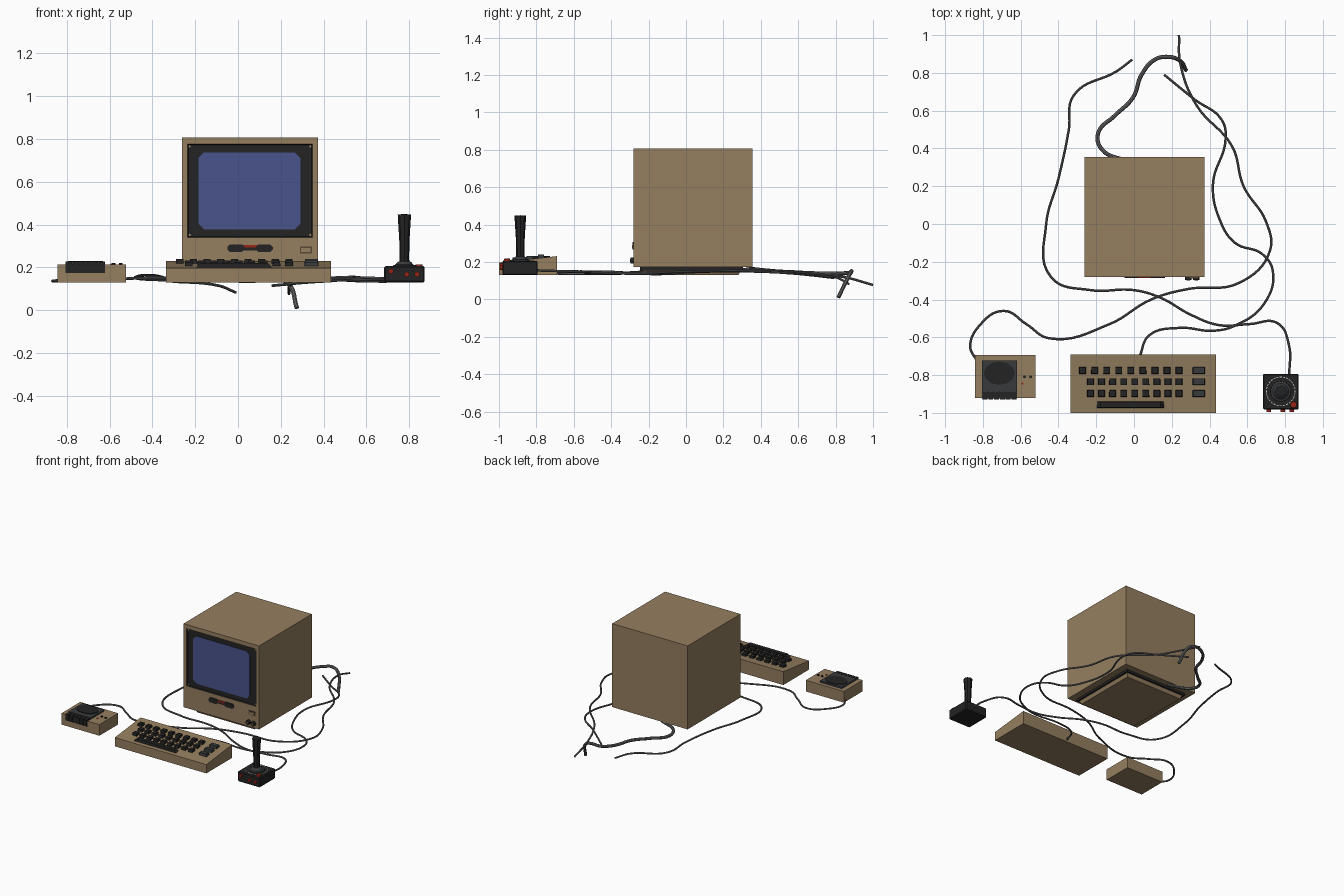
import bpy, bmesh, math
from mathutils import Matrix, Vector

old = bpy.data.objects.get("Cube")
if old:
    bpy.data.objects.remove(old, do_unlink=True)


def material(name, r, g, b):
    m = bpy.data.materials.new(name)
    m.use_nodes = True
    m.diffuse_color = (r, g, b, 1)
    m.node_tree.nodes["Principled BSDF"].inputs["Base Color"].default_value = (r, g, b, 1)
    return m


TAN = material("tan plastic", 0.30, 0.21, 0.115)
BROWN = material("dark brown trim", 0.10, 0.065, 0.035)
BLACK = material("black plastic", 0.017, 0.017, 0.017)
GREY = material("charcoal plastic", 0.04, 0.042, 0.046)
BLUE = material("blue screen", 0.068, 0.088, 0.26)
RED = material("red", 0.32, 0.018, 0.008)
CABLE = material("cable grey", 0.13, 0.13, 0.135)
WHITE = material("off white", 0.6, 0.6, 0.58)


def finish(name, bm, *mats):
    bmesh.ops.recalc_face_normals(bm, faces=bm.faces)
    mesh = bpy.data.meshes.new(name)
    bm.to_mesh(mesh)
    bm.free()
    for m in mats:
        mesh.materials.append(m)
    ob = bpy.data.objects.new(name, mesh)
    bpy.context.collection.objects.link(ob)
    return ob


def prism(name, mat, points, direction):
    """Extrude a flat outline along a direction."""
    bm = bmesh.new()
    face = bm.faces.new([bm.verts.new(p) for p in points])
    new = bmesh.ops.extrude_face_region(bm, geom=[face])["geom"]
    verts = [v for v in new if isinstance(v, bmesh.types.BMVert)]
    bmesh.ops.translate(bm, verts=verts, vec=direction)
    return finish(name, bm, mat)


def box(name, mat, x, y, z, taper=1.0):
    bm = bmesh.new()
    bmesh.ops.create_cube(bm, size=1)
    for v in bm.verts:
        k = taper if v.co.z > 0 else 1
        v.co = [(r[0] + r[1]) / 2 + c * (r[1] - r[0]) * f
                for c, r, f in zip(v.co, (x, y, z), (k, k, 1))]
    return finish(name, bm, mat)


def plate(name, mat, x, z, y, cut):
    """Panel facing the front with cut corners."""
    pts = [(x[0] + cut, z[0]), (x[1] - cut, z[0]), (x[1], z[0] + cut), (x[1], z[1] - cut),
           (x[1] - cut, z[1]), (x[0] + cut, z[1]), (x[0], z[1] - cut), (x[0], z[0] + cut)]
    return prism(name, mat, [(a, y[1], b) for a, b in pts], (0, y[0] - y[1], 0))


def disc(name, mat, centre, r, h, front=False, sides=16, r2=None):
    bm = bmesh.new()
    rot = Matrix.Rotation(math.pi / 2, 4, 'X') if front else Matrix()
    bmesh.ops.create_cone(bm, cap_ends=True, segments=sides, radius1=r,
                          radius2=r if r2 is None else r2, depth=h,
                          matrix=Matrix.Translation(centre) @ rot)
    return finish(name, bm, mat)


def lathe(name, mat, centre, profile, sides):
    bm = bmesh.new()
    verts = [bm.verts.new((r, 0, z)) for r, z in profile]
    edges = [bm.edges.new(p) for p in zip(verts, verts[1:])]
    bmesh.ops.spin(bm, geom=verts + edges, cent=(0, 0, 0), axis=(0, 0, 1),
                   angle=math.tau, steps=sides)
    bmesh.ops.remove_doubles(bm, verts=bm.verts, dist=0.0005)
    bmesh.ops.translate(bm, verts=bm.verts, vec=centre)
    return finish(name, bm, mat)


def cable(name, r, points):
    cu = bpy.data.curves.new(name, 'CURVE')
    cu.dimensions = '3D'
    cu.bevel_depth, cu.bevel_resolution = r, 2
    cu.resolution_u, cu.use_fill_caps = 8, True
    sp = cu.splines.new('BEZIER')
    sp.bezier_points.add(len(points) - 1)
    for bp, p in zip(sp.bezier_points, points):
        bp.co = p
        bp.handle_left_type = bp.handle_right_type = 'AUTO'
    cu.materials.append(CABLE)
    ob = bpy.data.objects.new(name, cu)
    bpy.context.collection.objects.link(ob)
    bpy.ops.object.select_all(action='DESELECT')
    ob.select_set(True)
    bpy.context.view_layer.objects.active = ob
    bpy.ops.object.convert(target='MESH')
    bpy.ops.object.shade_smooth_by_angle()


# Monitor case, with the front face inset twice for a recessed black bezel
bm = bmesh.new()
bmesh.ops.create_cube(bm, size=0.635)
bmesh.ops.translate(bm, verts=bm.verts, vec=(0.055, 0.038, 0.49))
front = min(bm.faces, key=lambda f: f.calc_center_median().y)
bmesh.ops.inset_individual(bm, faces=[front], thickness=0.05)
for v in front.verts:
    v.co.x = -0.236 if v.co.x < 0.05 else 0.348
    v.co.z = 0.341 if v.co.z < 0.5 else 0.776
ring = bmesh.ops.inset_individual(bm, faces=[front], thickness=0.006, depth=-0.008)["faces"]
for f in ring + [front]:
    f.material_index = 1
finish("monitor_case", bm, TAN, BLACK)
plate("screen", BLUE, (-0.185, 0.292), (0.378, 0.738), (-0.276, -0.268), 0.027)
for x in (-0.226, 0.338):
    for z in (0.352, 0.766):
        disc("bezel_screw", TAN, (x, -0.271, z), 0.006, 0.006, True, 8)

# Monitor foot
box("foot_gap", BLACK, (-0.21, 0.32), (-0.245, 0.305), (0.155, 0.175))
box("monitor_foot", TAN, (-0.185, 0.295), (-0.22, 0.28), (0.13, 0.16), 1.06)

# Front trim below the screen
for x in (-0.05, 0.083):
    plate("trim_lobe", BLACK, (x, x + 0.08), (0.272, 0.308), (-0.286, -0.277), 0.012)
box("trim_bar", BLACK, (0.02, 0.095), (-0.284, -0.277), (0.28, 0.294))
box("trim_stripe", RED, (0.02, 0.09), (-0.285, -0.277), (0.294, 0.305))
box("badge_rim", BROWN, (0.289, 0.345), (-0.285, -0.277), (0.266, 0.297))
box("badge_face", TAN, (0.295, 0.339), (-0.289, -0.277), (0.272, 0.291))
for x in (0.288, 0.33):
    disc("monitor_knob", BLACK, (x, -0.287, 0.208), 0.017, 0.02, True)
    disc("knob_cap", BROWN, (x, -0.298, 0.208), 0.009, 0.003, True)

# Keyboard case: wedge section
side = [(-1.0, 0.13), (-0.69, 0.13), (-0.69, 0.231), (-1.0, 0.197)]
prism("keyboard_case", TAN, [(-0.336, y, z) for y, z in side], (0.77, 0, 0))


def key(name, mat, x, y, w, d):
    top = 0.197 + (y + 1.0) * 0.11
    box(name, mat, (x - w / 2, x + w / 2), (y - d / 2, y + d / 2), (top - 0.004, top + 0.018), 0.88)


for y, start in ((-0.775, -0.272), (-0.835, -0.23), (-0.897, -0.23)):
    for i in range(9):
        key("key", BLACK, start + (0.238 - start) * i / 8, y, 0.037, 0.037)
    key("function_key", GREY, 0.343, y, 0.066, 0.036)
key("space_bar", BLACK, -0.018, -0.956, 0.36, 0.034)

# Tape recorder
box("recorder_case", TAN, (-0.842, -0.522), (-0.92, -0.694), (0.13, 0.215))
box("recorder_lid", GREY, (-0.805, -0.62), (-0.89, -0.722), (0.17, 0.227))
box("button_tray", BLACK, (-0.805, -0.62), (-0.924, -0.885), (0.173, 0.217))
for i in range(6):
    x = -0.789 + i * 0.0306
    box("recorder_button", BLACK, (x - 0.013, x + 0.013), (-0.928, -0.888), (0.178, 0.224))
tape = disc("tape_window", BLACK, (0, 0, 0), 1, 1, sides=12)
tape.data.transform(Matrix.Translation((-0.713, -0.79, 0.228)) @ Matrix.Diagonal((0.082, 0.062, 0.006, 1)))
for x in (-0.58, -0.547):
    disc("recorder_dial", BLACK, (x, -0.809, 0.218), 0.008, 0.008, sides=10)
disc("record_lamp", RED, (-0.59, -0.845, 0.216), 0.006, 0.005, sides=8)

# Joystick
JX, JY = 0.777, -0.886
base = box("joystick_base", BLACK, (0.683, 0.872), (-0.982, -0.793), (0.13, 0.206))
bevel = base.modifiers.new("edge", 'BEVEL')
bevel.width, bevel.segments = 0.006, 1
lathe("joystick_boot", GREY, (JX, JY, 0),
      [(0.055, 0.204), (0.053, 0.21), (0.042, 0.213), (0.032, 0.225), (0.02, 0.23)], 16)
lathe("joystick_handle", BLACK, (JX, JY, 0),
      [(0.026, 0.21), (0.022, 0.24), (0.024, 0.33), (0.03, 0.425), (0.031, 0.447), (0, 0.45)], 8)
for i in range(28):
    dash = box("ring_dash", WHITE, (-0.0055, 0.0055), (-0.002, 0.002), (0, 0.002))
    dash.data.transform(Matrix.Translation((JX, JY, 0.2055)) @
                        Matrix.Rotation(math.tau * i / 28, 4, 'Z') @ Matrix.Translation((0, 0.076, 0)))
disc("fire_button", RED, (0.845, -0.957, 0.209), 0.019, 0.012, r2=0.016)
for x, z in ((0.714, 0.182), (0.788, 0.168), (0.836, 0.168)):
    disc("front_button", RED, (x, -0.986, z), 0.012, 0.016, True, 12)

# Cables
cable("joystick_cable", 0.0065, [
    (-0.01, 0.87, 0.083), (-0.09, 0.81, 0.115), (-0.32, 0.68, 0.137), (-0.345, 0.5, 0.152),
    (-0.40, 0.24, 0.163), (-0.465, 0, 0.16), (-0.44, -0.28, 0.145), (-0.23, -0.35, 0.14),
    (0, -0.35, 0.137), (0.14, -0.39, 0.137), (0.3, -0.48, 0.137), (0.45, -0.535, 0.14),
    (0.61, -0.53, 0.143), (0.76, -0.525, 0.147), (0.82, -0.64, 0.15), (0.822, -0.8, 0.155)])
cable("recorder_cable", 0.0065, [
    (0.238, 1.0, 0.077), (0.245, 0.85, 0.118), (0.33, 0.63, 0.142), (0.52, 0.41, 0.155),
    (0.58, 0.2, 0.152), (0.70, 0.01, 0.148), (0.72, -0.14, 0.145), (0.56, -0.31, 0.143),
    (0.28, -0.345, 0.145), (0.09, -0.40, 0.147), (-0.13, -0.53, 0.148), (-0.45, -0.605, 0.15),
    (-0.57, -0.53, 0.145), (-0.69, -0.46, 0.138), (-0.82, -0.54, 0.137), (-0.867, -0.65, 0.137),
    (-0.835, -0.72, 0.14)])
cable("keyboard_cable", 0.0065, [
    (0.16, 0.79, 0.115), (0.32, 0.66, 0.13), (0.465, 0.55, 0.14), (0.485, 0.45, 0.146),
    (0.418, 0.21, 0.15), (0.455, 0.02, 0.145), (0.535, -0.1, 0.138), (0.68, -0.16, 0.135),
    (0.735, -0.25, 0.137), (0.69, -0.42, 0.14), (0.53, -0.54, 0.148), (0.42, -0.565, 0.15),
    (0.24, -0.55, 0.148), (0.08, -0.59, 0.148), (0.03, -0.7, 0.15)])
cable("monitor_cable", 0.011, [
    (-0.03, 0.33, 0.165), (-0.17, 0.395, 0.158), (-0.19, 0.48, 0.15), (-0.1, 0.575, 0.145),
    (-0.005, 0.67, 0.14), (0.04, 0.79, 0.138), (0.11, 0.87, 0.142), (0.18, 0.885, 0.15),
    (0.235, 0.87, 0.125), (0.275, 0.815, 0.011)])
